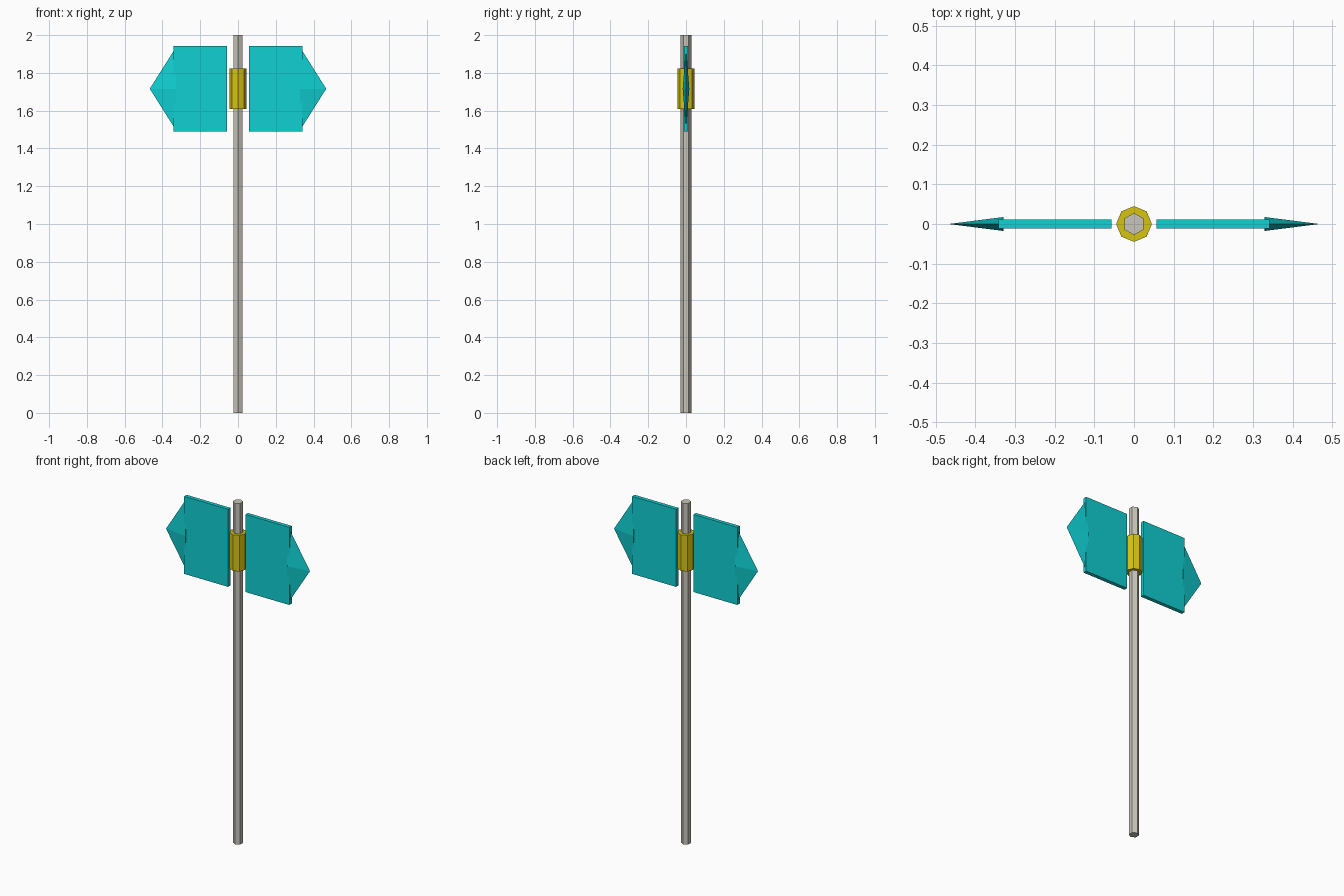
import bpy
import math

cube = bpy.data.objects.get("Cube")
if cube:
    bpy.data.objects.remove(cube, do_unlink=True)


def make_material(name, rgb):
    mat = bpy.data.materials.new(name)
    mat.use_nodes = True
    mat.diffuse_color = (*rgb, 1)
    mat.node_tree.nodes["Principled BSDF"].inputs["Base Color"].default_value = (*rgb, 1)
    return mat


def finish(name, mat):
    obj = bpy.context.object
    obj.name = name
    obj.data.materials.append(mat)
    return obj


def prism(name, sides, radius, bottom, top, mat):
    bpy.ops.mesh.primitive_cylinder_add(
        vertices=sides, radius=radius, depth=top - bottom,
        location=(0, 0, (bottom + top) / 2))
    return finish(name, mat)


grey = make_material("pale grey metal", (0.58, 0.56, 0.49))
yellow = make_material("yellow", (0.67, 0.55, 0.006))
teal = make_material("turquoise", (0.005, 0.63, 0.65))

# Hexagonal pole and octagonal collar
prism("pole", 6, 0.028, 0, 2, grey)
prism("collar", 8, 0.045, 1.61, 1.822, yellow)

# Sign panels, each with a flattened four-sided point at its outer end
SIGN_Z = 1.716
INNER, OUTER = 0.057, 0.341
BASE, APEX = 0.329, 0.467
for side, label in ((1, "left"), (-1, "right")):
    bpy.ops.mesh.primitive_cube_add(
        size=1, location=(side * (INNER + OUTER) / 2, 0, SIGN_Z))
    panel = finish(label + "_sign_panel", teal)
    panel.scale = (OUTER - INNER, 0.0226, 0.455)

    bpy.ops.mesh.primitive_cone_add(
        vertices=4, radius1=1, radius2=0, depth=APEX - BASE,
        location=(side * (BASE + APEX) / 2, 0, SIGN_Z),
        rotation=(0, side * math.pi / 2, 0))
    point = finish(label + "_sign_point", teal)
    point.scale = (0.219, 0.0176, 1)
